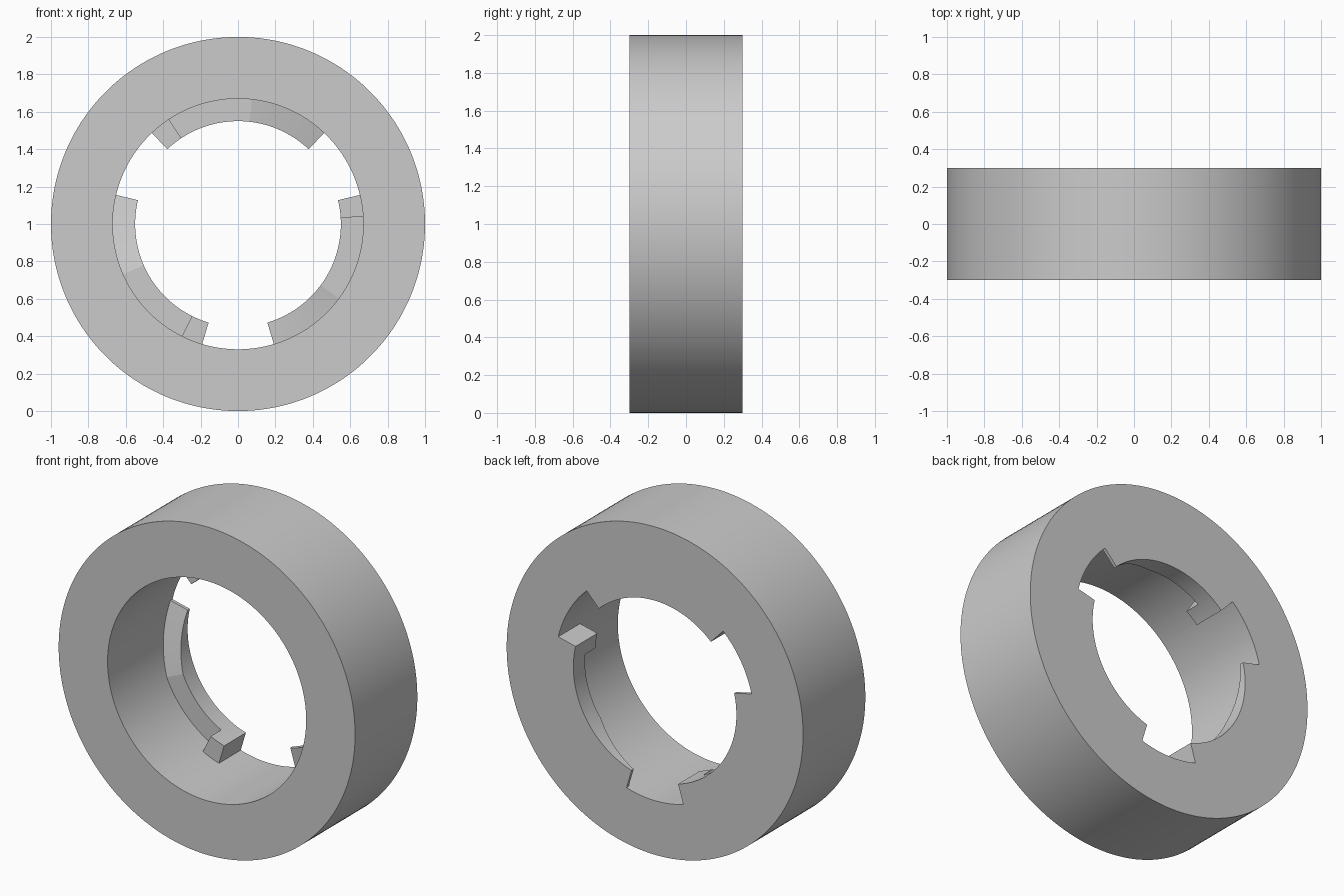
import bpy
import bmesh
from math import cos, sin, radians, ceil

cube = bpy.data.objects.get("Cube")
if cube:
    bpy.data.objects.remove(cube, do_unlink=True)

OUTER, BORE, TAB, HALF = 1.0, 0.67, 0.55, 0.3

# One third of the ring: start angle, end angle, tab depth at each end
SECTIONS = [
    (46.6, 83.6, 0.02, 0.11),    # lead-in ramp
    (83.6, 123.4, 0.11, 0.11),   # flat locking tab
    (123.4, 133.4, 0.21, 0.21),  # stop block
    (133.4, 166.6, 0.0, 0.0),    # open gap
]

bm = bmesh.new()


def point(radius, y, angle):
    a = radians(angle)
    return bm.verts.new((radius * cos(a), y, 1 + radius * sin(a)))


def profile(depth, has_tab):
    """Closed cross-section as (radius, y) points."""
    body = [(BORE, -HALF), (OUTER, -HALF), (OUTER, HALF)]
    if has_tab:
        return body + [(TAB, HALF), (TAB, HALF - depth), (BORE, HALF - depth)]
    return body + [(BORE, HALF)]


def sweep(start, end, depth0, depth1):
    """Skin the cross-section along an arc."""
    steps = ceil((end - start) / 2)
    for i in range(steps):
        rows = []
        for t in (i / steps, (i + 1) / steps):
            depth = depth0 + (depth1 - depth0) * t
            angle = start + (end - start) * t
            rows.append([(r, y, angle) for r, y in profile(depth, depth0 > 0)])
        a, b = rows
        for j in range(len(a)):
            k = (j + 1) % len(a)
            bm.faces.new([point(*p) for p in (a[j], a[k], b[k], b[j])])


def end_wall(angle, depth0, depth1):
    """Radial wall where the tab depth jumps."""
    y0, y1 = HALF - depth0, HALF - depth1
    bm.faces.new([point(r, y, angle) for r, y in
                  ((TAB, y0), (BORE, y0), (BORE, y1), (TAB, y1))])


# Three identical tabs around the bore
for turn in (0, 120, 240):
    previous = 0.0
    for start, end, depth0, depth1 in SECTIONS:
        sweep(start + turn, end + turn, depth0, depth1)
        if previous != depth0:
            end_wall(start + turn, previous, depth0)
        previous = depth1

bmesh.ops.remove_doubles(bm, verts=bm.verts, dist=0.0005)
bmesh.ops.recalc_face_normals(bm, faces=bm.faces)

mesh = bpy.data.meshes.new("bayonet_ring")
bm.to_mesh(mesh)
bm.free()
ring = bpy.data.objects.new("bayonet_ring", mesh)
bpy.context.collection.objects.link(ring)

# Plain grey finish
grey = bpy.data.materials.new("plain_grey")
grey.use_nodes = True
colour = (0.6, 0.6, 0.6, 1)
grey.diffuse_color = colour
grey.node_tree.nodes["Principled BSDF"].inputs["Base Color"].default_value = colour
mesh.materials.append(grey)

# Smooth cylinder walls, crisp rims and tab edges
bpy.ops.object.select_all(action="DESELECT")
ring.select_set(True)
bpy.context.view_layer.objects.active = ring
bpy.ops.object.shade_smooth_by_angle(angle=radians(8))
